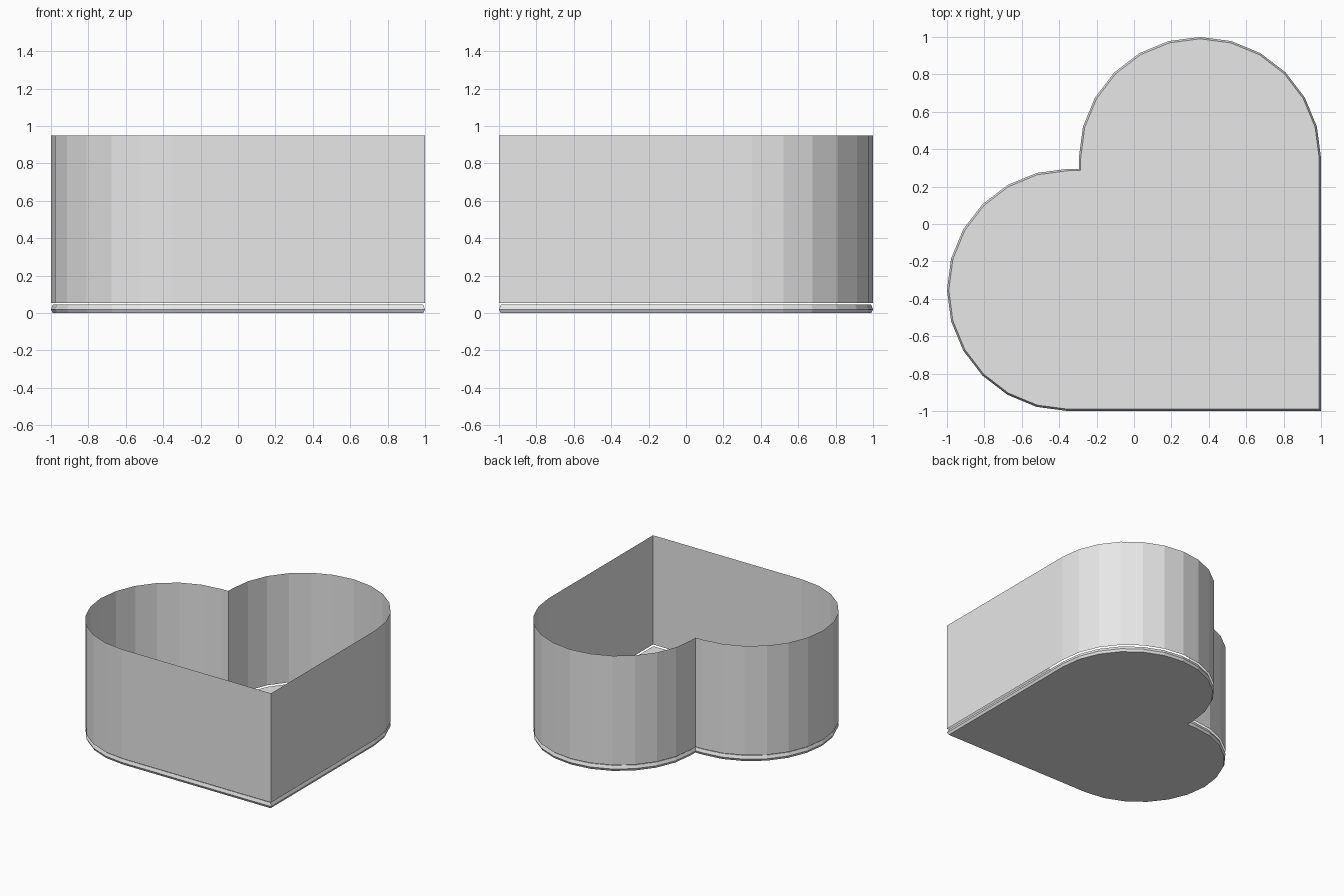
import bpy
import bmesh
from math import sin, cos, radians
from mathutils import Vector

cube = bpy.data.objects.get("Cube")
if cube:
    bpy.data.objects.remove(cube, do_unlink=True)

RADIUS = 0.6475      # lobe radius
C = 1 - RADIUS       # lobe centre offset
NOTCH = 2 * RADIUS - 1

grey = bpy.data.materials.new("light grey")
grey.use_nodes = True
grey.diffuse_color = (0.8, 0.8, 0.8, 1)
grey.node_tree.nodes["Principled BSDF"].inputs["Base Color"].default_value = (0.8, 0.8, 0.8, 1)


def arc(cx, cy, start):
    """Half circle running clockwise in twelve flat segments."""
    angles = [radians(start - 15 * i) for i in range(13)]
    return [Vector((cx + RADIUS * cos(a), cy + RADIUS * sin(a))) for a in angles]


def inset(points, amount):
    """Move a clockwise outline inward with mitred corners."""
    result = []
    for i, p in enumerate(points):
        a = (p - points[i - 1]).normalized()
        b = (points[(i + 1) % len(points)] - p).normalized()
        na, nb = Vector((a.y, -a.x)), Vector((b.y, -b.x))
        result.append(p + (na + nb) * amount / (1 + na.dot(nb)))
    return result


def loft(name, rings, capped):
    """Join stacked (outline, height) rings into one flat-shaded object."""
    bm = bmesh.new()
    loops = [[bm.verts.new((p.x, p.y, z)) for p in outline] for outline, z in rings]
    for low, high in zip(loops, loops[1:]):
        for i in range(len(low)):
            bm.faces.new((low[i - 1], high[i - 1], high[i], low[i]))
    if capped:
        bm.faces.new(loops[0])
        bm.faces.new(loops[-1][::-1])
        bmesh.ops.recalc_face_normals(bm, faces=bm.faces)
    mesh = bpy.data.meshes.new(name)
    bm.to_mesh(mesh)
    bm.free()
    mesh.materials.append(grey)
    obj = bpy.data.objects.new(name, mesh)
    bpy.context.collection.objects.link(obj)
    return obj


# Heart outline: two lobes, the notch between them and the pointed corner
heart = arc(-C, -C, 270) + [Vector((-NOTCH, NOTCH))] + arc(C, C, 180) + [Vector((1, -1))]
small = inset(heart, 0.01)

# Thin open wall floating just above the base
loft("heart_wall", [(heart, 0.053), (heart, 0.95)], False)

# Base plate with a chamfered rim
loft("base_plate", [(small, 0), (heart, 0.02), (small, 0.045)], True)
